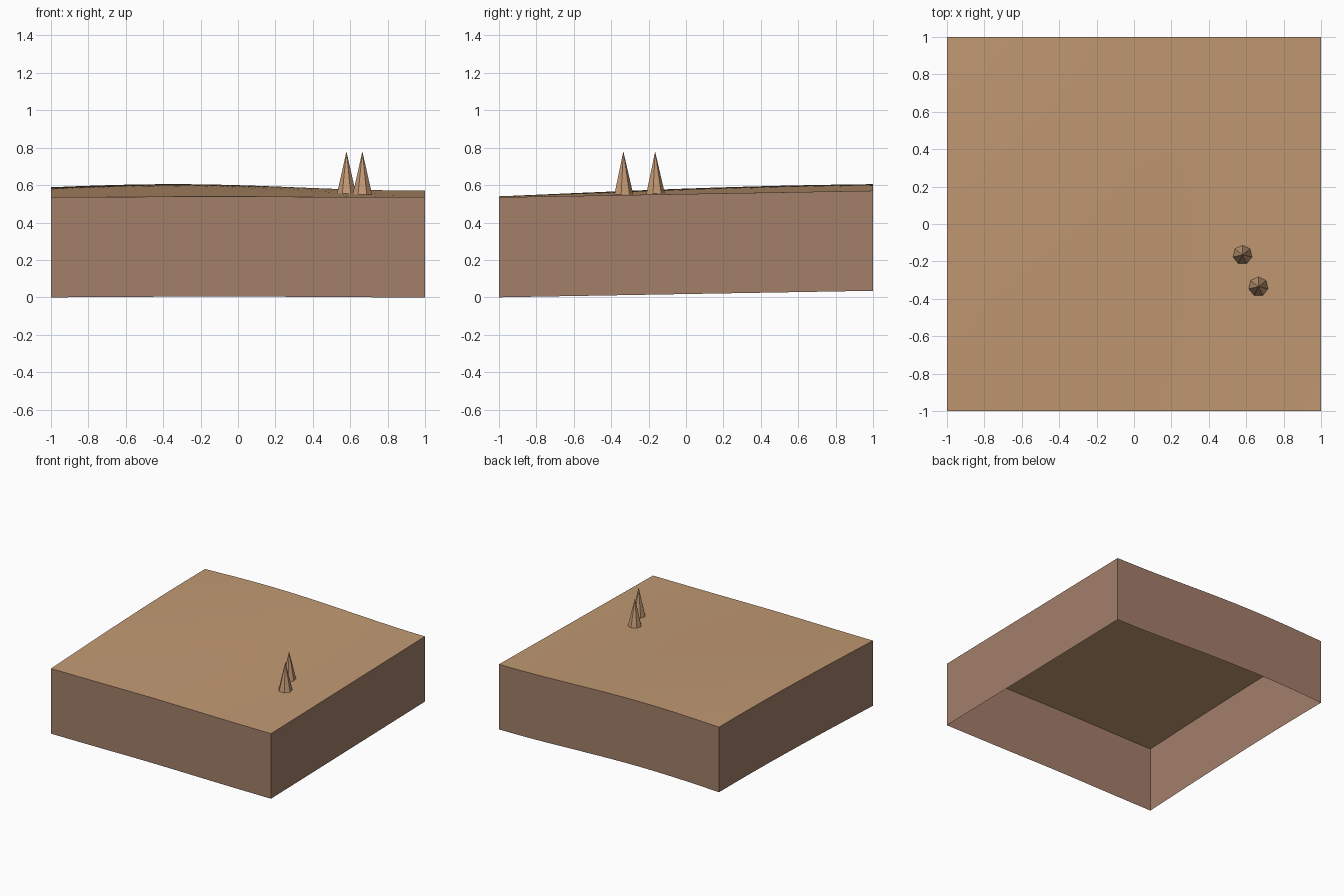
import bpy
import bmesh
import math

cube = bpy.data.objects.get("Cube")
if cube:
    bpy.data.objects.remove(cube, do_unlink=True)

DEPTH = 0.535   # height of the skirt walls
STEPS = 24      # terrain cells per side


def material(name, srgb):
    rgb = [((c / 255 + 0.055) / 1.055) ** 2.4 for c in srgb]
    mat = bpy.data.materials.new(name)
    mat.use_nodes = True
    mat.diffuse_color = (*rgb, 1)
    bsdf = mat.node_tree.nodes["Principled BSDF"]
    bsdf.inputs["Base Color"].default_value = (*rgb, 1)
    bsdf.inputs["Roughness"].default_value = 0.9
    return mat


def make_object(name, bm, mat):
    bmesh.ops.recalc_face_normals(bm, faces=bm.faces)
    mesh = bpy.data.meshes.new(name)
    bm.to_mesh(mesh)
    bm.free()
    mesh.materials.append(mat)
    obj = bpy.data.objects.new(name, mesh)
    bpy.context.collection.objects.link(obj)
    return obj


def height(x, y):
    """Gentle slope rising to a low ridge along the back."""
    t = (y + 1) / 2
    front = DEPTH + 0.005 * math.exp(-((x + 0.1) / 0.5) ** 2)
    back = 0.5875 + 0.0175 * math.cos(math.pi * (x + 0.35) / 1.35)
    bulge = (1 - x) / 2
    rise = bulge * math.sin(math.pi / 2 * t) + (1 - bulge) * t
    return front + (back - front) * rise


sand = material("sand tan", (193, 153, 114))
earth = material("earth brown", (163, 127, 106))
spike = material("spike tan", (196, 154, 117))

# Terrain surface
bm = bmesh.new()
bmesh.ops.create_grid(bm, x_segments=STEPS, y_segments=STEPS, size=1)
for v in bm.verts:
    v.co.z = height(v.co.x, v.co.y)
terrain = make_object("terrain", bm, sand)
for p in terrain.data.polygons:
    p.use_smooth = True

# Skirt walls: the terrain border dropped straight down, open underneath
bm = bmesh.new()
bmesh.ops.create_grid(bm, x_segments=STEPS, y_segments=STEPS, size=1)
for v in bm.verts:
    v.co.z = height(v.co.x, v.co.y)
border = [e for e in bm.edges if e.is_boundary]
new = bmesh.ops.extrude_edge_only(bm, edges=border)["geom"]
for v in new:
    if isinstance(v, bmesh.types.BMVert):
        v.co.z -= DEPTH
flat = [f for f in bm.faces if abs(f.calc_center_median().x) < 0.99
        and abs(f.calc_center_median().y) < 0.99]
bmesh.ops.delete(bm, geom=flat, context="FACES")
make_object("skirt_walls", bm, earth)

# Cone trees
for name, x, y in (("back_cone_tree", 0.58, -0.165), ("front_cone_tree", 0.665, -0.335)):
    bm = bmesh.new()
    bmesh.ops.create_cone(bm, cap_ends=False, segments=7,
                          radius1=0.053, radius2=0, depth=0.23)
    bmesh.ops.remove_doubles(bm, verts=bm.verts, dist=0.0001)
    tree = make_object(name, bm, spike)
    tree.location = (x, y, 0.55 + 0.115)
